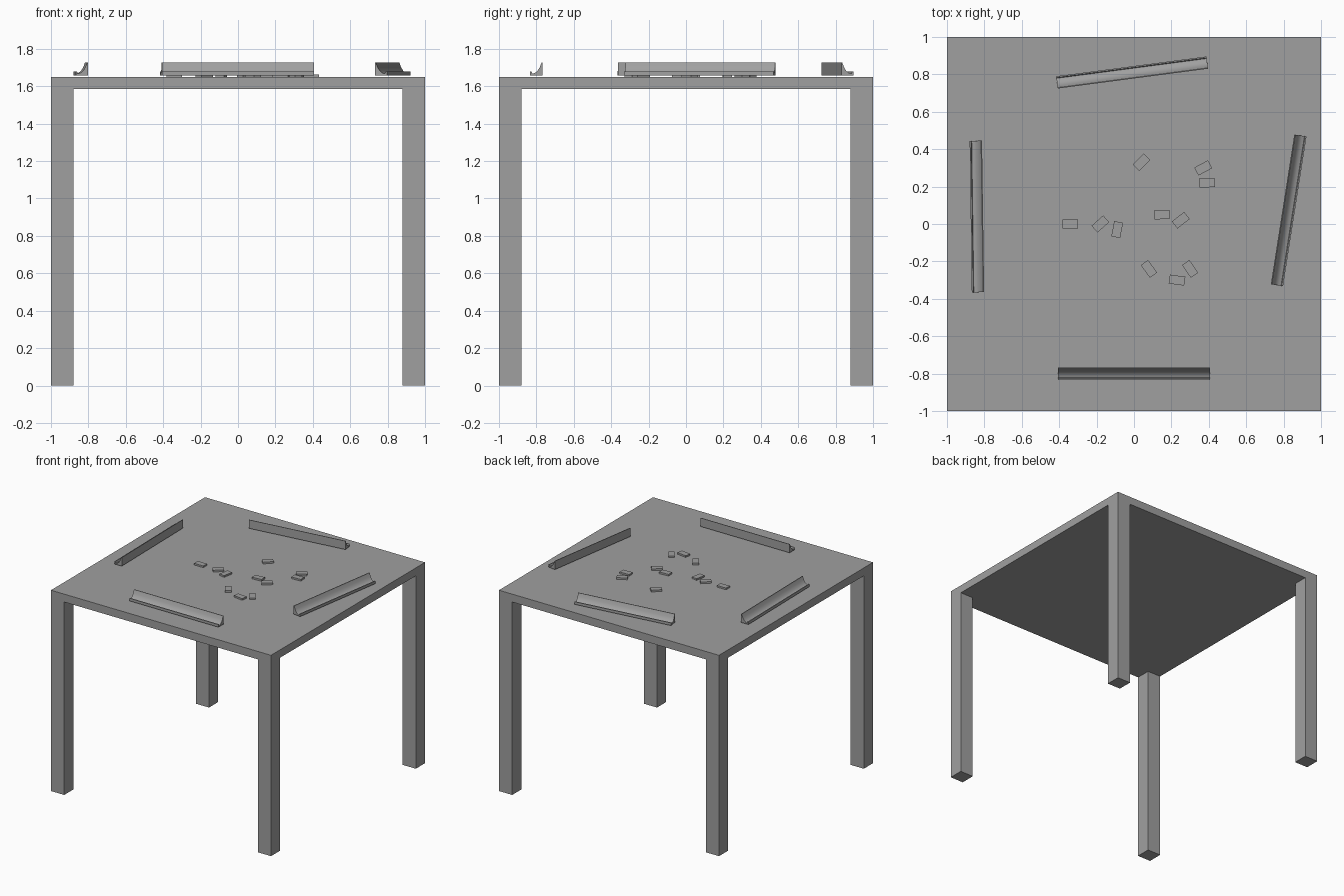
import bpy
from math import radians
from mathutils import Matrix

cube = bpy.data.objects.get("Cube")
if cube:
    bpy.data.objects.remove(cube, do_unlink=True)

grey = bpy.data.materials.new("plain grey")
grey.use_nodes = True
grey.diffuse_color = (0.35, 0.35, 0.35, 1)
grey.node_tree.nodes["Principled BSDF"].inputs["Base Color"].default_value = grey.diffuse_color


def box(name, centre, size, angle=0):
    bpy.ops.mesh.primitive_cube_add(size=1, location=centre)
    ob = bpy.context.object
    ob.name = name
    ob.data.transform(Matrix.Diagonal((*size, 1)))
    ob.rotation_euler.z = radians(angle)
    ob.data.materials.append(grey)


# Table
TOP, UNDER, LEG = 1.65, 1.585, 0.12
box("table_top", (0, 0, (TOP + UNDER) / 2), (2, 2, TOP - UNDER))
for sx, side in ((1, "left"), (-1, "right")):
    for sy, end in ((-1, "front"), (1, "back")):
        c = 1 - LEG / 2
        box(f"{end}_{side}_leg", (sx * c, sy * c, UNDER / 2), (LEG, LEG, UNDER))

# Tile racks: raised lip outside, hollow slope up to a tall inner edge
LENGTH = 0.81
PROFILE = [(-0.033, 0), (-0.033, 0.022), (-0.026, 0.022), (-0.022, 0.009),
           (-0.008, 0.013), (0.006, 0.024), (0.018, 0.043), (0.028, 0.07),
           (0.033, 0.07), (0.033, 0)]


def rack(name, x, y, angle):
    n = len(PROFILE)
    verts = [(s * LENGTH / 2, u, h) for s in (-1, 1) for u, h in PROFILE]
    faces = [(i, i + n, (i + 1) % n + n, (i + 1) % n) for i in range(n)]
    faces += [tuple(range(n)), tuple(reversed(range(n, 2 * n)))]
    mesh = bpy.data.meshes.new(name)
    mesh.from_pydata(verts, [], faces)
    mesh.materials.append(grey)
    ob = bpy.data.objects.new(name, mesh)
    ob.location = (x, y, TOP + 0.008)
    ob.rotation_euler.z = radians(angle)
    bpy.context.collection.objects.link(ob)
    bpy.ops.object.select_all(action="DESELECT")
    ob.select_set(True)
    bpy.context.view_layer.objects.active = ob
    bpy.ops.object.mode_set(mode="EDIT")
    bpy.ops.mesh.select_all(action="SELECT")
    bpy.ops.mesh.normals_make_consistent(inside=False)
    bpy.ops.object.mode_set(mode="OBJECT")
    bpy.ops.object.shade_smooth_by_angle(angle=radians(35))


rack("front_rack", 0, -0.80, 0)
rack("left_rack", 0.827, 0.073, 81.1)
rack("back_rack", -0.01, 0.81, 187.5)
rack("right_rack", -0.84, 0.04, 270.8)

# Loose tiles: x, y, turn
TILES = [(0.04, 0.33, 45), (0.37, 0.30, 28), (0.39, 0.22, 2), (-0.34, 0, 0),
         (-0.18, 0, 42), (-0.09, -0.03, 79), (0.15, 0.05, 3), (0.25, 0.02, 38),
         (0.08, -0.24, -54), (0.30, -0.24, -55), (0.23, -0.30, -8)]
for i, (x, y, turn) in enumerate(TILES):
    box(f"tile_{i + 1}", (x, y, TOP + 0.007), (0.083, 0.048, 0.014), turn)
